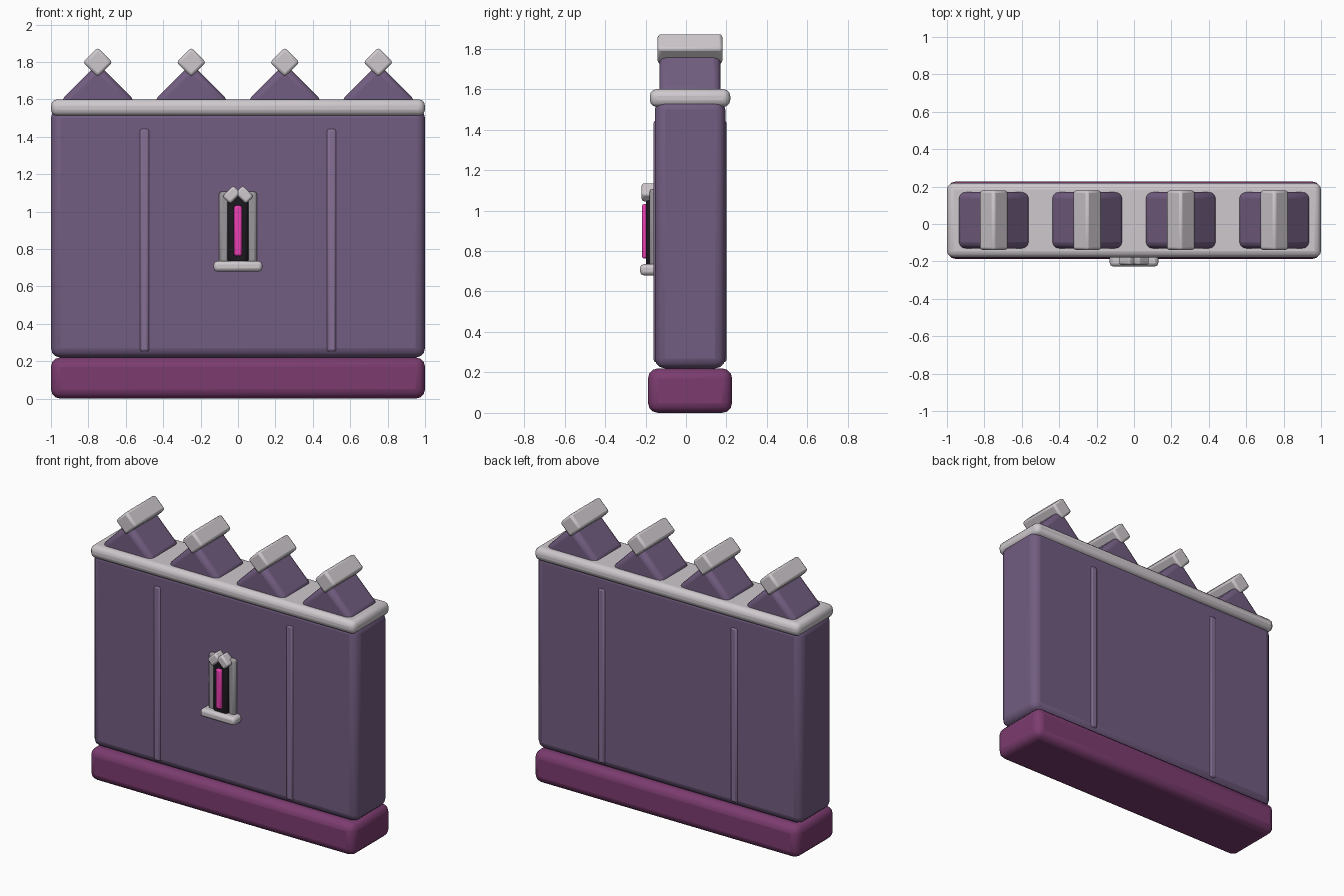
import bpy
from math import radians

if "Cube" in bpy.data.objects:
    bpy.data.objects.remove(bpy.data.objects["Cube"])

CY = 0.02  # wall centre line in y


def material(name, rgb):
    m = bpy.data.materials.new(name)
    m.diffuse_color = (*rgb, 1)
    m.use_nodes = True
    m.node_tree.nodes["Principled BSDF"].inputs["Base Color"].default_value = m.diffuse_color
    return m


WALL = material("purple_wall", (0.17, 0.11, 0.22))
RIB = material("light_purple", (0.24, 0.16, 0.30))
BASE = material("plum_base", (0.20, 0.045, 0.16))
STONE = material("pale_stone", (0.62, 0.58, 0.61))
FRAME = material("grey_stone", (0.33, 0.31, 0.33))
DARK = material("dark_recess", (0.012, 0.01, 0.014))
GLOW = material("pink_glow", (0.85, 0.05, 0.45))


def block(name, x, y, z, mat, bevel, turn=0, segments=2):
    """Rounded box from (min, max) ranges, optionally turned about y."""
    spans = (x, y, z)
    bpy.ops.mesh.primitive_cube_add(size=1, location=[(a + b) / 2 for a, b in spans])
    ob = bpy.context.object
    ob.name = name
    ob.scale = [b - a for a, b in spans]
    bpy.ops.object.transform_apply(location=False, rotation=False, scale=True)
    ob.rotation_euler.y = radians(turn)
    ob.data.materials.append(mat)
    bpy.ops.object.shade_smooth_by_angle(angle=radians(50))
    mod = ob.modifiers.new("rounding", "BEVEL")
    mod.width = bevel
    mod.segments = segments
    mod.limit_method = "ANGLE"
    return ob


def around(c, half):
    return (c - half, c + half)


# Main wall, foot and coping
block("foot", (-1, 1), around(CY, 0.208), (0, 0.22), BASE, 0.05, segments=3)
block("wall", (-1, 1), around(CY, 0.174), (0.22, 1.55), WALL, 0.05, segments=3)
block("coping", (-1, 1), around(CY, 0.199), (1.512, 1.60), STONE, 0.035, segments=3)

# Vertical ribs, showing on the front and the back
for x in (-0.5, 0.5):
    block("rib", around(x, 0.027), around(CY, 0.181), (0.25, 1.445), RIB, 0.015)

# Merlons: turned blocks half sunk in the coping, each with a ridge stone
for x in (-0.75, -0.25, 0.25, 0.75):
    block("merlon", around(x, 0.143), around(CY, 0.151), around(1.59, 0.143),
          WALL, 0.035, 45, 3)
    block("ridge_stone", around(x, 0.056), around(CY, 0.16), around(1.798, 0.056),
          STONE, 0.015, 45)

# Window on the front
block("window_recess", (-0.055, 0.055), (-0.198, -0.1), (0.72, 1.09), DARK, 0.02)
block("window_glow", (-0.021, 0.021), (-0.217, -0.15), (0.763, 1.032), GLOW, 0.01)
block("window_sill", (-0.13, 0.13), (-0.227, -0.1), (0.68, 0.735), STONE, 0.018)
for side in (-1, 1):
    block("window_jamb", around(side * 0.075, 0.026), (-0.18, -0.1), (0.70, 1.107),
          FRAME, 0.015)
    block("window_arch_stone", around(side * 0.034, 0.041), (-0.219, -0.1),
          around(1.09, 0.029), STONE, 0.012, side * 45)
